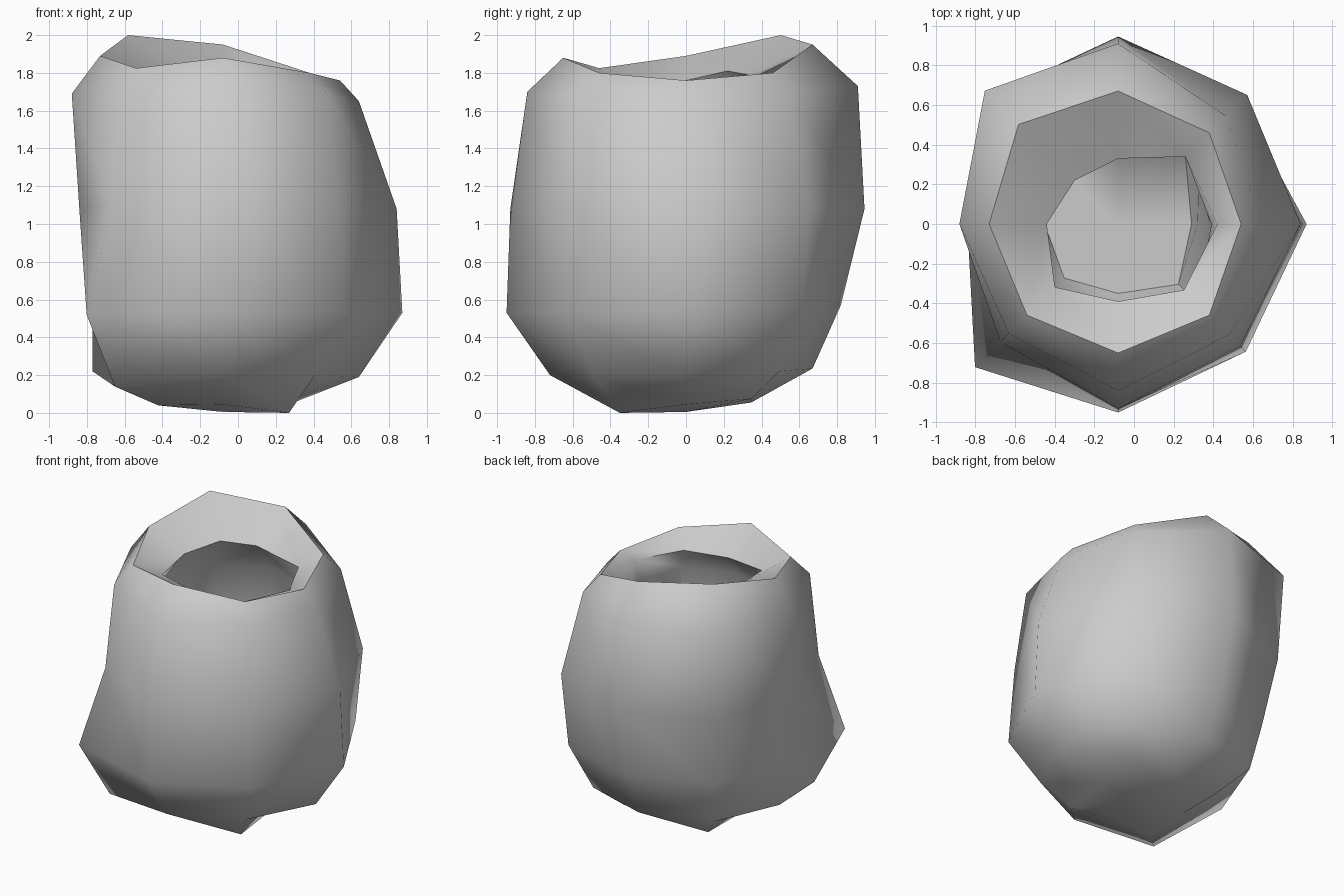
import bpy, bmesh
from math import sin, cos, radians, pi

if "Cube" in bpy.data.objects:
    bpy.data.objects.remove(bpy.data.objects["Cube"])

AXIS_X = -0.08  # the pot's axis sits slightly left of centre
N = 8

# Each ring: 8 radii and 8 heights, counter-clockwise from the right side
bottom = ([.35, .49, .345, .485, .34, .485, .35, .495], [.045, .075, .055, .055, .05, .04, .045, 0])
lower = ([.72, .70, .67, .72, .69, .81, .72, .69], [.19, .22, .235, .24, .22, .14, .20, .20])
belly = ([.95, .87, .82, .80, .69, 1.02, .95, .91], [.53, .55, .57, .56, .52, .52, .53, .53])
waist = ([.92, .92, .945, .91, .76, .84, .93, .87], [1.08] * N)
shoulder = ([.72, .77, .91, .95, .80, .78, .84, .79], [1.65, 1.68, 1.73, 1.73, 1.69, 1.69, 1.70, 1.68])
rim = ([.62, .65, .67, .71, .65, .65, .65, .65], [1.76, 1.80, 1.95, 2.0, 1.89, 1.825, 1.88, 1.80])
lip = ([.50, .48, .33, .31, .36, .45, .39, .47], [1.72, 1.72, 1.79, 1.81, 1.76, 1.74, 1.72, 1.71])

# Cavity: undercut below the lip, closing in to the inner floor
cavity_top = ([.47, .54, .52, .52, .50, .55, .52, .56], [1.55] * N)
cavity_mid = ([.46, .58, .58, .58, .54, .58, .56, .60], [1.05] * N)
cavity_low = ([.40, .54, .50, .52, .48, .54, .50, .54], [.55] * N)
floor = ([.37, .48, .35, .44, .37, .385, .35, .43], [.30] * N)

bm = bmesh.new()


def add_ring(radii, heights):
    return [bm.verts.new((AXIS_X + r * cos(i * 2 * pi / N), r * sin(i * 2 * pi / N), z))
            for i, (r, z) in enumerate(zip(radii, heights))]


def cap(ring, z):
    centre = bm.verts.new((AXIS_X, 0, z))
    for i in range(N):
        bm.faces.new((centre, ring[i], ring[(i + 1) % N]))


rings = [add_ring(*r) for r in (bottom, lower, belly, waist, shoulder, rim, lip,
                                cavity_top, cavity_mid, cavity_low, floor)]

# Skin the rings together with triangles
for a, b in zip(rings, rings[1:]):
    for i in range(N):
        j = (i + 1) % N
        bm.faces.new((a[i], a[j], b[i]))
        bm.faces.new((a[j], b[j], b[i]))

# Close the underside and the inner floor
cap(rings[0], 0.005)
cap(rings[-1], 0.30)
bmesh.ops.recalc_face_normals(bm, faces=bm.faces)

mesh = bpy.data.meshes.new("pot_body")
bm.to_mesh(mesh)
bm.free()
pot = bpy.data.objects.new("pot_body", mesh)
bpy.context.collection.objects.link(pot)

# Smooth body, crisp rim
bpy.context.view_layer.objects.active = pot
pot.select_set(True)
bpy.ops.object.shade_smooth_by_angle(angle=radians(60))
